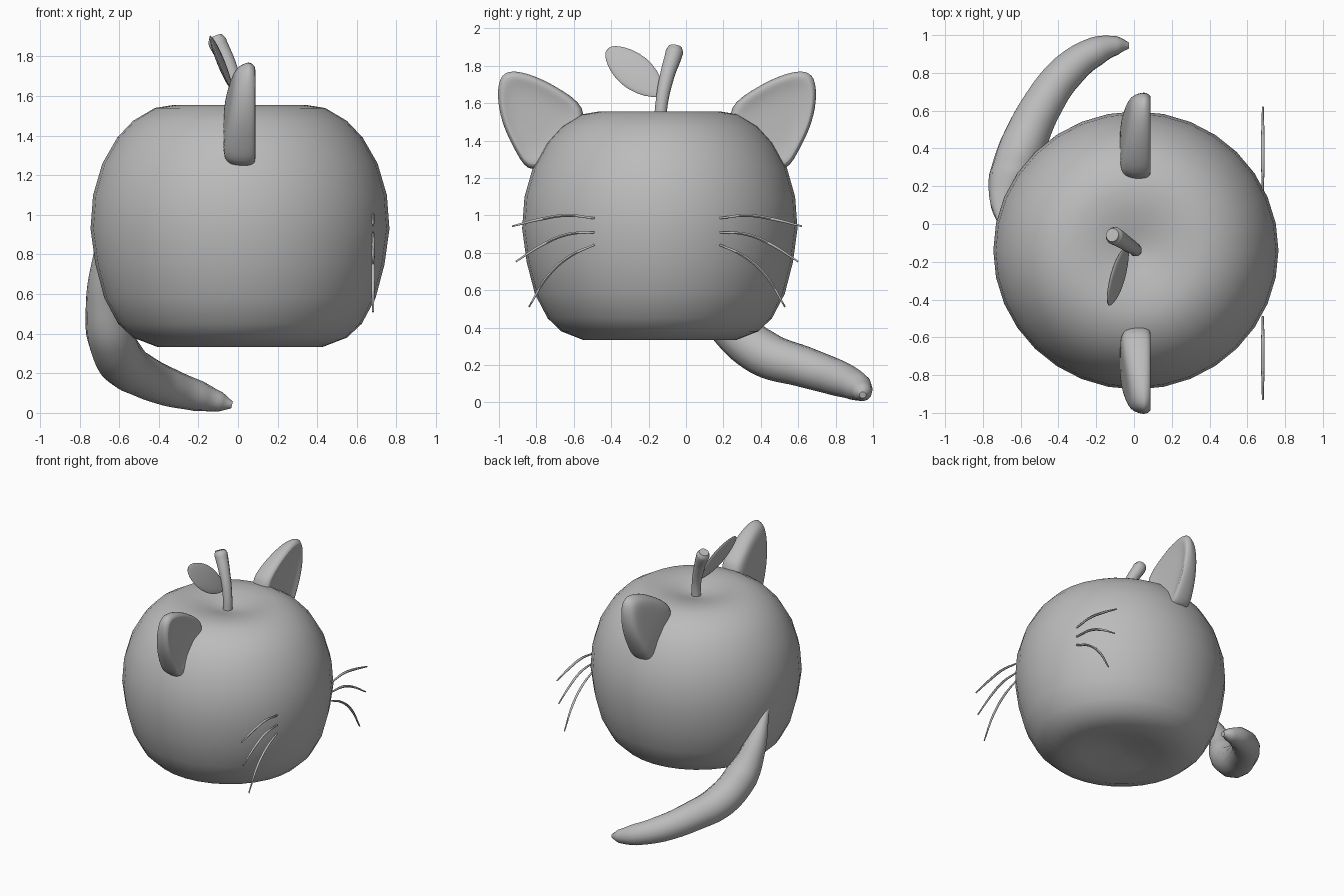
import bpy, bmesh, math
from mathutils import Vector

old = bpy.data.objects.get("Cube")
if old:
    bpy.data.objects.remove(old, do_unlink=True)

GREY = (0.5, 0.5, 0.5, 1.0)
mat = bpy.data.materials.new("plain grey")
mat.use_nodes = True
mat.diffuse_color = GREY
mat.node_tree.nodes["Principled BSDF"].inputs["Base Color"].default_value = GREY


def finish(obj):
    obj.data.materials.clear()
    obj.data.materials.append(mat)
    bpy.ops.object.select_all(action="DESELECT")
    obj.select_set(True)
    bpy.context.view_layer.objects.active = obj
    if obj.type == "CURVE":
        bpy.ops.object.convert(target="MESH")
    bpy.ops.object.shade_smooth_by_angle(angle=math.radians(60))


def loft(name, rings, subdivide=0):
    """Skin a stack of equal-length rings and cap both ends."""
    bm = bmesh.new()
    rows = [[bm.verts.new(p) for p in ring] for ring in rings]
    n = len(rows[0])
    for a, b in zip(rows, rows[1:]):
        for i in range(n):
            j = (i + 1) % n
            bm.faces.new((a[i], a[j], b[j], b[i]))
    bm.faces.new(rows[0])
    bm.faces.new(rows[-1])
    bmesh.ops.recalc_face_normals(bm, faces=bm.faces)
    mesh = bpy.data.meshes.new(name)
    bm.to_mesh(mesh)
    bm.free()
    obj = bpy.data.objects.new(name, mesh)
    bpy.context.collection.objects.link(obj)
    if subdivide:
        mod = obj.modifiers.new("round", "SUBSURF")
        mod.levels = mod.render_levels = subdivide
    finish(obj)


def tube(name, points, radii, sides=4):
    """Round tube of varying radius through the points."""
    curve = bpy.data.curves.new(name, "CURVE")
    curve.dimensions = "3D"
    curve.bevel_depth = 1.0
    curve.bevel_resolution = sides
    curve.resolution_u = 6
    curve.use_fill_caps = True
    spline = curve.splines.new("BEZIER")
    spline.bezier_points.add(len(points) - 1)
    for bp, p, r in zip(spline.bezier_points, points, radii):
        bp.co = p
        bp.radius = r
        bp.handle_left_type = bp.handle_right_type = "AUTO"
    obj = bpy.data.objects.new(name, curve)
    bpy.context.collection.objects.link(obj)
    finish(obj)


# Apple body: turned profile with a shallow dimple at the top and the bottom
profile = [(0.01, 0.395), (0.15, 0.38), (0.28, 0.352), (0.42, 0.334), (0.54, 0.38),
           (0.615, 0.45), (0.685, 0.58), (0.73, 0.75), (0.755, 0.93), (0.742, 1.10),
           (0.695, 1.26), (0.62, 1.39), (0.54, 1.475), (0.43, 1.54), (0.33, 1.556),
           (0.22, 1.548), (0.12, 1.522), (0.05, 1.505), (0.01, 1.5)]
SEG = 32
loft("apple_body", [[(0.01 + r * math.cos(k * math.tau / SEG),
                      -0.14 + 0.975 * r * math.sin(k * math.tau / SEG), z)
                     for k in range(SEG)] for r, z in profile])

# Stem, leaning toward the back of the head and widening to its tip
tube("stem", [(0.01, -0.14, 1.46), (0.0, -0.13, 1.6), (-0.045, -0.10, 1.75),
              (-0.105, -0.062, 1.875), (-0.115, -0.058, 1.9)],
     [0.034, 0.034, 0.04, 0.048, 0.036])

# Leaf: flattened oval sections along a slanted axis
base, tip = Vector((-0.03, -0.13, 1.645)), Vector((-0.14, -0.42, 1.89))
axis = (tip - base).normalized()
across = Vector((-0.2, 0.65, 0.75))
across = (across - axis * across.dot(axis)).normalized()
normal = axis.cross(across)
leaf_rings = []
for t, w in [(0, 0.02), (0.15, 0.07), (0.4, 0.104), (0.65, 0.1), (0.85, 0.07), (0.96, 0.04), (1, 0.015)]:
    angles = [k * math.tau / 12 for k in range(12)]
    leaf_rings.append([base.lerp(tip, t) + across * (w * math.cos(a))
                       + normal * (0.18 * w * math.sin(a)) for a in angles])
loft("leaf", leaf_rings, 1)

# Ears and whiskers, mirrored about the head's middle plane
MID = -0.155
ear_outline = [(0.345, 1.55), (0.50, 1.665), (0.65, 1.745), (0.78, 1.778), (0.845, 1.74),
               (0.853, 1.61), (0.82, 1.47), (0.75, 1.335), (0.675, 1.205), (0.50, 1.35)]
ear_layers = [(0.07, 0.45), (0.08, 0.75), (0.094, 0.93), (0.06, 1.02), (-0.02, 1.01),
              (-0.07, 0.92), (-0.08, 0.6)]
whiskers = [[(0.335, 0.985), (0.48, 1.0), (0.62, 0.98), (0.775, 0.942)],
            [(0.335, 0.91), (0.46, 0.90), (0.60, 0.85), (0.755, 0.753)],
            [(0.335, 0.843), (0.46, 0.785), (0.58, 0.68), (0.685, 0.51)]]
whiskers[1][1] = (0.48, 0.898)
centre = Vector((0.66, 1.51))
for side, label in ((-1, "right"), (1, "left")):
    rings = []
    for x, s in ear_layers:
        ring = []
        for p in ear_outline:
            d, z = centre + (Vector(p) - centre) * s
            # The back of the ear thins toward its tip
            thin = max(0.0, min(1.0, (d + z - 2.0) / 0.6))
            ring.append((x + (0.07 * thin if x < 0 else 0), MID + side * d, z))
        rings.append(ring)
    loft(label + "_ear", rings, 2)
    for k, path in enumerate(whiskers):
        tube(f"{label}_whisker_{k + 1}", [(0.682, MID + side * d, z) for d, z in path],
             [0.006, 0.009, 0.009, 0.005], 1)

# Tail, sweeping down from the side and curling round the back
tube("tail",
     [(-0.70, 0.0, 0.86), (-0.685, 0.13, 0.60), (-0.65, 0.24, 0.41), (-0.59, 0.41, 0.265),
      (-0.485, 0.63, 0.19), (-0.35, 0.81, 0.13), (-0.20, 0.915, 0.085), (-0.09, 0.945, 0.055),
      (-0.03, 0.945, 0.04)],
     [0.02, 0.082, 0.12, 0.124, 0.11, 0.097, 0.078, 0.05, 0.018])
